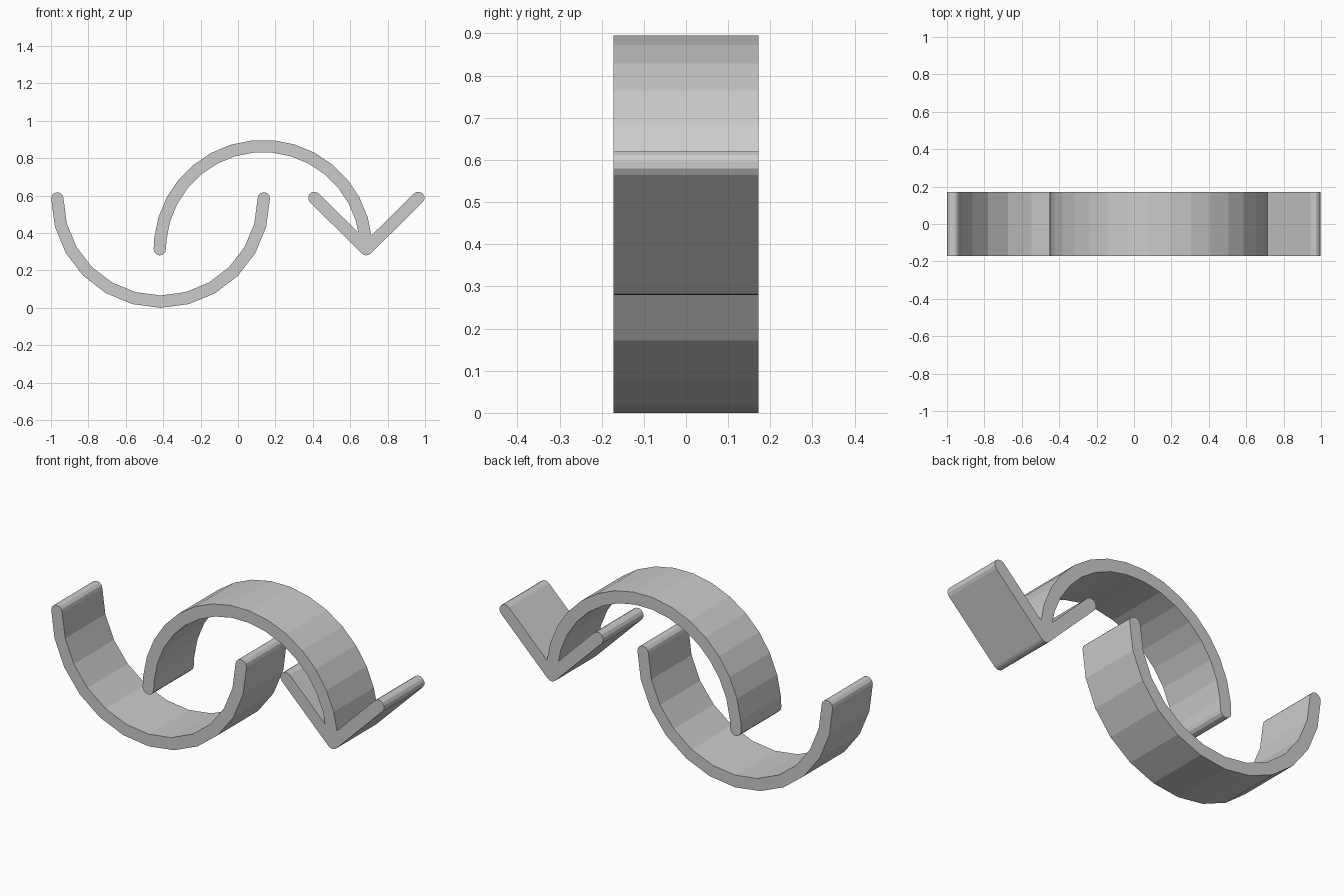
import bpy
import bmesh
from math import sin, cos, pi, radians
from mathutils import Vector

cube = bpy.data.objects.get("Cube")
if cube:
    bpy.data.objects.remove(cube)

DEPTH = 0.344        # width of every band along y
HALF = 0.033         # half the band thickness
RADIUS = 0.552       # centre line of both arcs
CAP_STEPS = 6

grey = bpy.data.materials.new("light_grey")
grey.use_nodes = True
colour = (0.6, 0.6, 0.6, 1)
grey.diffuse_color = colour
grey.node_tree.nodes["Principled BSDF"].inputs["Base Color"].default_value = colour


def cap(point, normal, tangent):
    """Rounded end, turning from the normal through the tangent."""
    angles = [pi * i / CAP_STEPS for i in range(1, CAP_STEPS)]
    return [point + HALF * (normal * cos(a) + tangent * sin(a)) for a in angles]


def band(name, stations):
    """Extrude a round-ended strip; stations are (point, unit normal) in x-z."""
    left = [p + n * HALF for p, n in stations]
    right = [p - n * HALF for p, n in stations]
    (p0, n0), (p1, n1) = stations[0], stations[-1]

    def forward(n):
        t = Vector((n.y, -n.x))
        return t if t.dot(stations[1][0] - p0) > 0 or len(stations) > 2 else -t

    outline = left + cap(p1, n1, forward(n1)) + right[::-1] + cap(p0, -n0, -forward(n0))
    bm = bmesh.new()
    face = bm.faces.new([bm.verts.new((v.x, -DEPTH / 2, v.y)) for v in outline])
    out = bmesh.ops.extrude_face_region(bm, geom=[face])
    moved = [g for g in out["geom"] if isinstance(g, bmesh.types.BMVert)]
    bmesh.ops.translate(bm, verts=moved, vec=(0, DEPTH, 0))
    bmesh.ops.recalc_face_normals(bm, faces=bm.faces)
    mesh = bpy.data.meshes.new(name)
    bm.to_mesh(mesh)
    bm.free()
    mesh.materials.append(grey)
    obj = bpy.data.objects.new(name, mesh)
    bpy.context.collection.objects.link(obj)
    return obj


def arc(name, centre, degrees, side):
    """Half ring swept clockwise (side 1) or anticlockwise (side -1)."""
    stations = []
    for d in degrees:
        r = Vector((cos(radians(d)), sin(radians(d))))
        stations.append((Vector(centre) + r * RADIUS, r * side))
    return band(name, stations)


# Lower open ring, left to right
arc("lower_arc", (-0.414, 0.585), [180 + 15 * i for i in range(13)], -1)

# Upper open ring, ending at the arrow tip
step = 180 / 16
arc("upper_arc", (0.134, 0.313), [180] + [180 - step * (i + 0.5) for i in range(16)] + [0], 1)

# Two arms of the arrowhead
tip = Vector((0.686, 0.313))
for name, side in (("arrow_left_arm", 1), ("arrow_right_arm", -1)):
    end = tip + Vector((side * 0.278, 0.275))
    along = (end - tip).normalized()
    normal = Vector((-along.y, along.x))
    band(name, [(tip, normal), (end, normal)])
